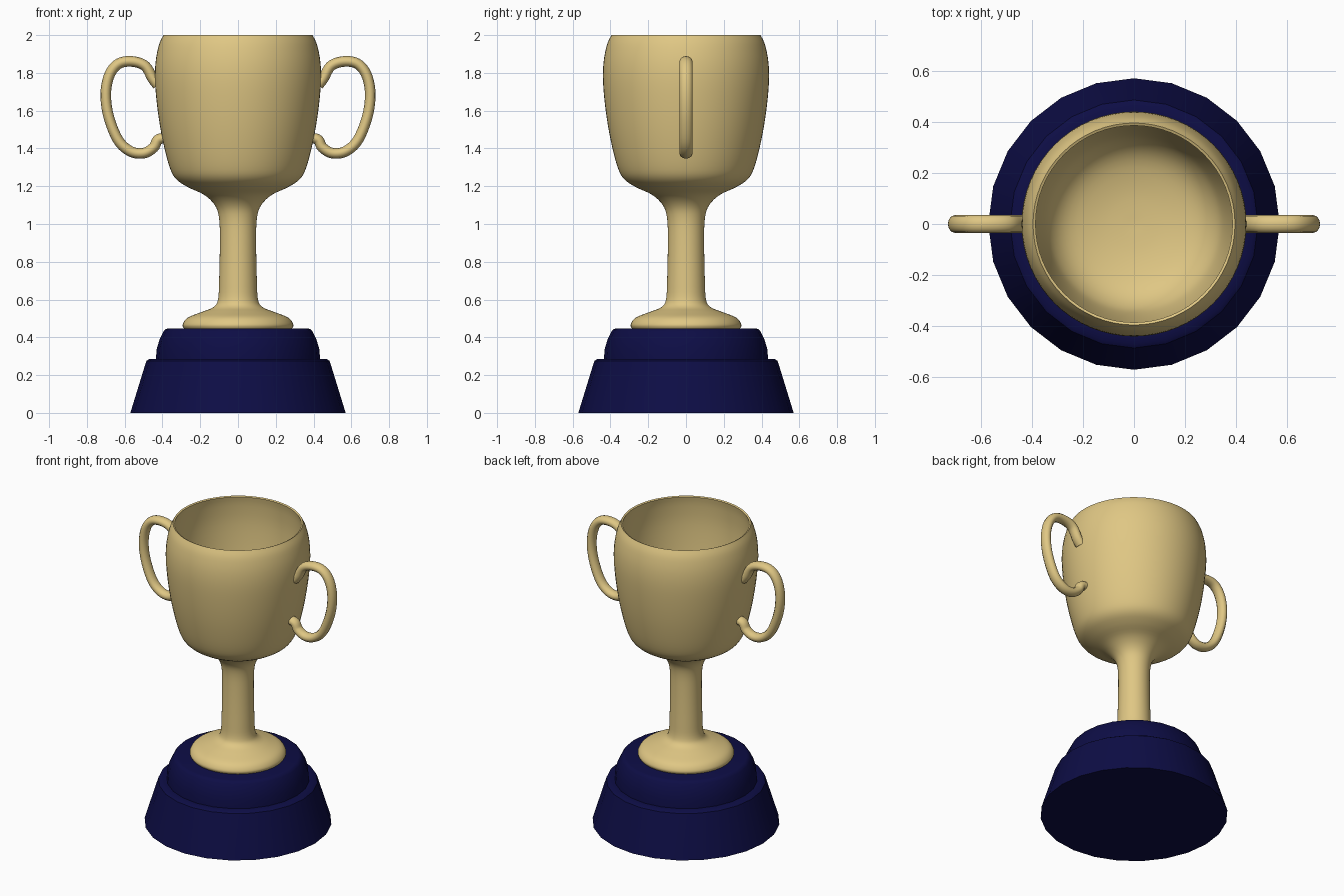
import bpy
import bmesh
import math
from mathutils import Vector

default_cube = bpy.data.objects.get("Cube")
if default_cube:
    bpy.data.objects.remove(default_cube, do_unlink=True)


def make_material(name, colour):
    material = bpy.data.materials.new(name)
    material.use_nodes = True
    material.diffuse_color = colour
    shader = material.node_tree.nodes["Principled BSDF"]
    shader.inputs["Base Color"].default_value = colour
    return material


def smooth_path(points, steps):
    """Catmull-Rom interpolation through the given points."""
    pts = [Vector(p) for p in points]
    pts = [pts[0]] + pts + [pts[-1]]
    path = []
    for a, b, c, d in zip(pts, pts[1:], pts[2:], pts[3:]):
        for i in range(steps):
            t = i / steps
            path.append(b + ((c - a) * t + (2 * a - 5 * b + 4 * c - d) * t**2
                             + (3 * b - a - 3 * c + d) * t**3) / 2)
    return path + [pts[-1]]


def shade_smooth(obj, angle):
    bpy.ops.object.select_all(action="DESELECT")
    obj.select_set(True)
    bpy.context.view_layer.objects.active = obj
    bpy.ops.object.shade_smooth_by_angle(angle=math.radians(angle))


def lathe(name, profile, segments, material):
    """Spin a (radius, height) profile around the z axis."""
    bm = bmesh.new()
    verts = [bm.verts.new((r, 0, z)) for r, z in profile]
    edges = [bm.edges.new(pair) for pair in zip(verts, verts[1:])]
    bmesh.ops.spin(bm, geom=verts + edges, axis=(0, 0, 1), cent=(0, 0, 0),
                   angle=math.tau, steps=segments, use_duplicate=False)
    bmesh.ops.remove_doubles(bm, verts=bm.verts, dist=0.0005)
    bmesh.ops.recalc_face_normals(bm, faces=bm.faces)
    mesh = bpy.data.meshes.new(name)
    bm.to_mesh(mesh)
    bm.free()
    mesh.materials.append(material)
    obj = bpy.data.objects.new(name, mesh)
    bpy.context.collection.objects.link(obj)
    shade_smooth(obj, 35)
    return obj


gold = make_material("pale gold", (0.74, 0.57, 0.23, 1))
navy = make_material("navy blue", (0.004, 0.004, 0.06, 1))

# Stepped plinth
lathe("plinth", [(0, 0), (0.57, 0), (0.49, 0.26), (0.485, 0.275), (0.47, 0.285),
                 (0.435, 0.285), (0.43, 0.34), (0.415, 0.39), (0.395, 0.43),
                 (0.385, 0.442), (0.37, 0.447), (0, 0.447)], 24, navy)

# Foot, stem and bowl outside, then the rim and hollow inside
outside = smooth_path([(0.285, 0.445), (0.293, 0.468), (0.265, 0.505), (0.19, 0.535),
                       (0.13, 0.56), (0.106, 0.6), (0.1, 0.7), (0.096, 0.9),
                       (0.1, 1.03), (0.123, 1.1), (0.18, 1.155), (0.265, 1.195),
                       (0.33, 1.24), (0.365, 1.31), (0.4, 1.45), (0.425, 1.6),
                       (0.439, 1.75), (0.436, 1.86), (0.418, 1.95), (0.395, 2)], 4)
inside = smooth_path([(0.385, 1.995), (0.395, 1.93), (0.4, 1.8), (0.385, 1.6),
                      (0.355, 1.4), (0.32, 1.3), (0.25, 1.235), (0.13, 1.2),
                      (0, 1.19)], 4)
lathe("cup", [(0, 0.445)] + [tuple(p) for p in outside + inside], 64, gold)

# Pair of looped handles
loop = smooth_path([(0.425, 1.735), (0.452, 1.77), (0.49, 1.835), (0.555, 1.86),
                    (0.63, 1.85), (0.68, 1.79), (0.7, 1.69), (0.685, 1.57),
                    (0.635, 1.445), (0.57, 1.385), (0.5, 1.375), (0.447, 1.405),
                    (0.425, 1.445), (0.39, 1.455)], 5)
for side, name in ((1, "left_handle"), (-1, "right_handle")):
    curve = bpy.data.curves.new(name, "CURVE")
    curve.dimensions = "3D"
    curve.bevel_depth = 0.028
    curve.bevel_resolution = 4
    curve.use_fill_caps = True
    spline = curve.splines.new("POLY")
    spline.points.add(len(loop) - 1)
    for point, (x, z) in zip(spline.points, loop):
        point.co = (side * x, 0, z, 1)
    curve.materials.append(gold)
    handle = bpy.data.objects.new(name, curve)
    handle.scale.y = 1.25
    bpy.context.collection.objects.link(handle)
    bpy.ops.object.select_all(action="DESELECT")
    handle.select_set(True)
    bpy.context.view_layer.objects.active = handle
    bpy.ops.object.convert(target="MESH")
    shade_smooth(bpy.context.object, 40)
